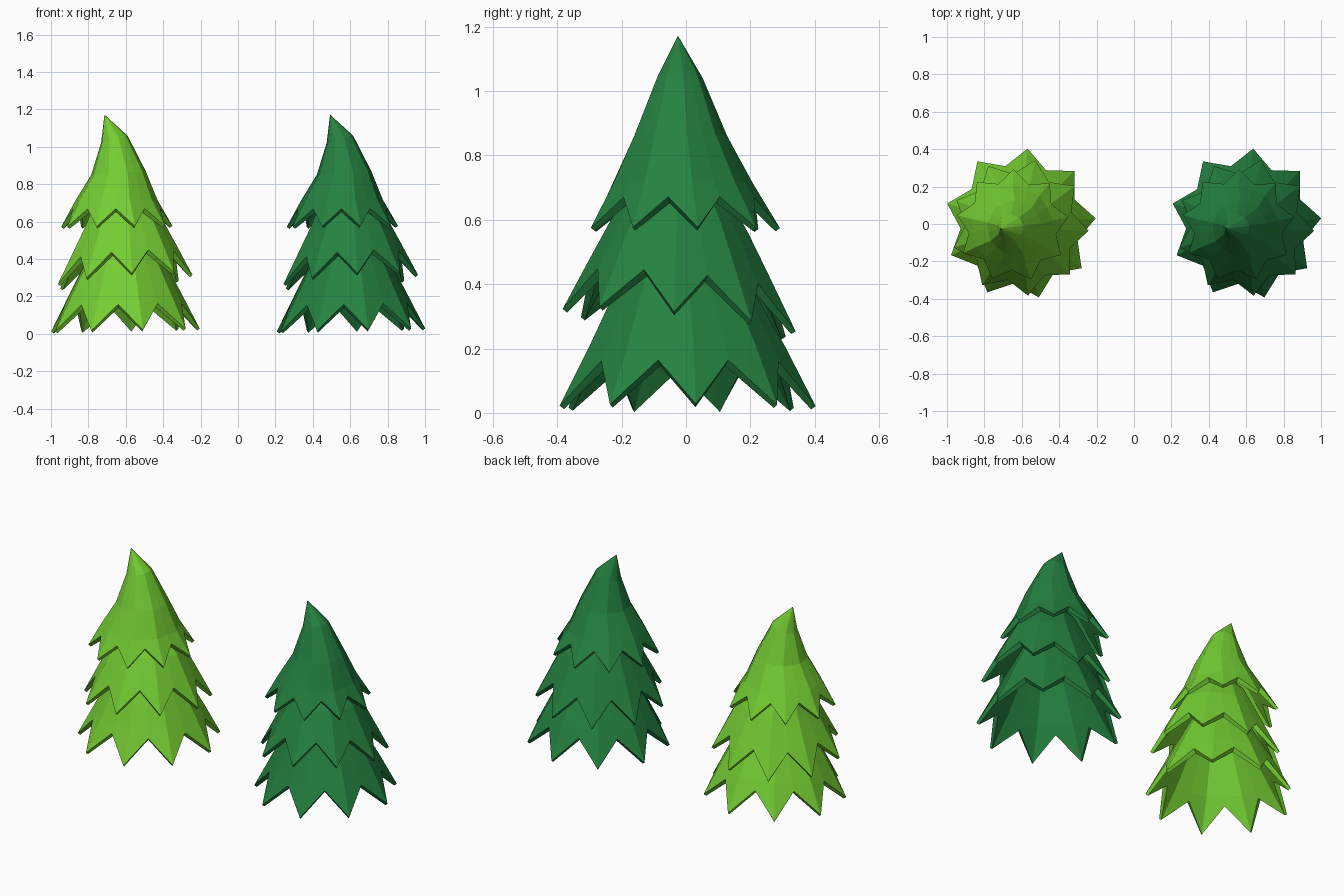
import bpy, bmesh, math

if "Cube" in bpy.data.objects:
    bpy.data.objects.remove(bpy.data.objects["Cube"])

POINTS = 9                      # tips on each skirt
FLAT = 0.955                    # radius of the flat middles against the ridges


def material(name, rgb):
    m = bpy.data.materials.new(name)
    m.diffuse_color = (*rgb, 1)
    m.use_nodes = True
    m.node_tree.nodes["Principled BSDF"].inputs["Base Color"].default_value = m.diffuse_color
    return m


# Each tier: start angle, notch height, tilt (dz/dx, dz/dy), apex,
# rings (z, radius, centre x, centre y, extra tilt in x) from the tips upward
TIERS = {
    "lower_branches": (4.3, 0.138, (0.02, 0.0), (-0.02, -0.02, 0.66), [
        (0.02, 0.405, -0.005, 0.0, 0), (0.205, 0.31, -0.005, 0.0, 0),
        (0.32, 0.25, -0.005, -0.005, 0), (0.48, 0.165, -0.005, -0.01, 0)]),
    "middle_branches": (-3.0, 0.13, (0.08, -0.1), (-0.04, -0.02, 0.84), [
        (0.283, 0.368, -0.007, -0.018, 0), (0.455, 0.28, -0.007, -0.018, 0),
        (0.58, 0.215, -0.008, -0.018, 0), (0.71, 0.135, -0.03, -0.018, 0)]),
    "top_branches": (9.0, 0.095, (0.01, 0.0), (-0.11, -0.025, 1.172), [
        (0.574, 0.302, -0.045, -0.01, 0), (0.715, 0.222, -0.047, -0.015, 0),
        (0.86, 0.148, -0.035, -0.02, 0.05), (1.04, 0.072, -0.057, -0.02, 0.25)]),
}


def ring_points(ring, start, tilt, notch=None, inner=False):
    """18 points: ridges alternate with flat middles; notch lifts the middles."""
    z0, r, cx, cy, lean = ring
    pts = []
    for i in range(2 * POINTS):
        a = math.radians(start) + i * math.pi / POINTS
        rad, z = r, z0
        if i % 2:
            rad = r * FLAT
            if notch:
                rad, z = notch[0] * FLAT, z0 + notch[1]
        if inner:
            # thin at the sharp tips, thicker elsewhere
            tip = notch and i % 2 == 0
            rad = max(rad - (0.014 if tip else 0.024), 0.2 * rad)
            z -= 0.010 if tip else 0.018
        x, y = rad * math.cos(a), rad * math.sin(a)
        pts.append((cx + x, cy + y, z + x * (tilt[0] + lean) + y * tilt[1]))
    return pts


def build_tier(name, spec, x, mat):
    start, rise, tilt, apex, rings = spec
    # radius of the cone at notch height
    t = rise / (rings[1][0] - rings[0][0])
    notch = (rings[0][1] + t * (rings[1][1] - rings[0][1]), rise)
    outer = [ring_points(r, start, tilt, notch if k == 0 else None)
             for k, r in enumerate(rings)]
    inner = [ring_points(r, start, tilt, notch if k == 0 else None, True)
             for k, r in enumerate(rings)]
    bm = bmesh.new()
    rows = [[bm.verts.new(p) for p in row] for row in inner[::-1] + outer]
    n = 2 * POINTS
    for a, b in zip(rows, rows[1:]):
        for i in range(n):
            j = (i + 1) % n
            bm.faces.new((a[i], a[j], b[j], b[i]))
    # close the shell at the top, inside and outside
    for row, drop in ((rows[-1], 0), (rows[0], 0.05)):
        tip = bm.verts.new((apex[0], apex[1], apex[2] - drop))
        for i in range(n):
            bm.faces.new((row[i], row[(i + 1) % n], tip))
    bmesh.ops.recalc_face_normals(bm, faces=bm.faces[:])
    me = bpy.data.meshes.new(name)
    bm.to_mesh(me)
    bm.free()
    me.materials.append(mat)
    ob = bpy.data.objects.new(name, me)
    ob.location.x = x
    bpy.context.collection.objects.link(ob)


# Two matching trees
for label, x, mat in (
        ("light_tree", -0.604, material("light green", (0.175, 0.61, 0.033))),
        ("dark_tree", 0.602, material("dark green", (0.018, 0.22, 0.052)))):
    for part, spec in TIERS.items():
        build_tier(f"{label}_{part}", spec, x, mat)
